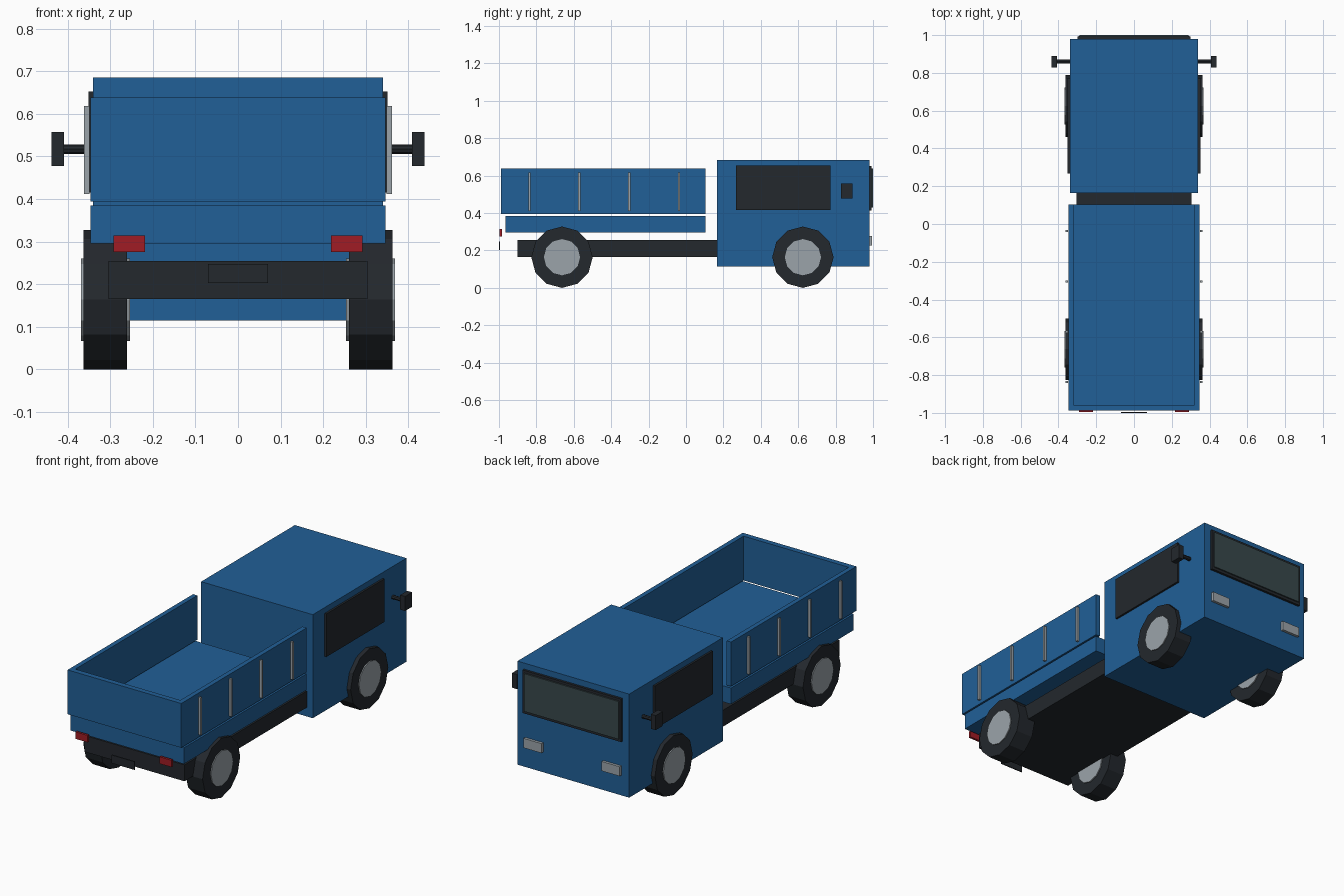
import bpy, bmesh, math
from mathutils import Matrix

if "Cube" in bpy.data.objects:
    bpy.data.objects.remove(bpy.data.objects["Cube"])


def material(name, rgb):
    m = bpy.data.materials.new(name)
    m.diffuse_color = (*rgb, 1)
    m.use_nodes = True
    m.node_tree.nodes["Principled BSDF"].inputs["Base Color"].default_value = m.diffuse_color
    return m


BLUE = material("blue_paint", (0.015, 0.115, 0.31))
DARK = material("dark_trim", (0.017, 0.021, 0.026))
GLASS = material("dark_glass", (0.04, 0.065, 0.07))
RED = material("red_lens", (0.35, 0.012, 0.018))
METAL = material("light_metal", (0.33, 0.37, 0.40))


def finish(bm, name, mat):
    me = bpy.data.meshes.new(name)
    bm.to_mesh(me)
    bm.free()
    ob = bpy.data.objects.new(name, me)
    bpy.context.collection.objects.link(ob)
    me.materials.append(mat)
    return ob


def box(name, mat, x, y, z):
    """Box given by its low and high limit on each axis."""
    bm = bmesh.new()
    lims = (x, y, z)
    size = Matrix.Diagonal([abs(b - a) for a, b in lims] + [1])
    place = Matrix.Translation([(a + b) / 2 for a, b in lims])
    bmesh.ops.create_cube(bm, size=1, matrix=place @ size)
    return finish(bm, name, mat)


def disc(name, mat, r, x, y, z, sides=12):
    """Cylinder lying along x."""
    bm = bmesh.new()
    place = Matrix.Translation(((x[0] + x[1]) / 2, y, z)) @ Matrix.Rotation(math.pi / 2, 4, 'Y')
    bmesh.ops.create_cone(bm, cap_ends=True, segments=sides, radius1=r, radius2=r,
                          depth=abs(x[1] - x[0]), matrix=place)
    return finish(bm, name, mat)


# Main body
box("cab", BLUE, (-0.34, 0.34), (0.165, 0.98), (0.115, 0.685))
box("chassis", DARK, (-0.304, 0.304), (-0.9, 0.2), (0.165, 0.255))
box("bed_floor", BLUE, (-0.346, 0.346), (-0.965, 0.103), (0.296, 0.385))
box("tailgate", BLUE, (-0.346, 0.346), (-0.988, -0.958), (0.394, 0.638))

# Windscreen and number plate
box("windscreen_frame", DARK, (-0.3, 0.3), (0.975, 0.993), (0.415, 0.652))
box("windscreen", GLASS, (-0.288, 0.288), (0.985, 1.0), (0.43, 0.638))
box("rear_plate", DARK, (-0.07, 0.07), (-1.0, -0.994), (0.203, 0.248))

# Parts on both sides
for s, side in ((-1, "left"), (1, "right")):
    def sx(a, b):
        return (s * a, s * b)

    box(f"bed_side_{side}", BLUE, sx(0.32, 0.346), (-0.97, 0.103), (0.394, 0.638))
    for i in range(4):
        y = -0.837 + i * 0.2665
        box(f"bed_rib_{side}_{i + 1}", METAL, sx(0.349, 0.362), (y - 0.006, y + 0.006), (0.412, 0.618))

    box(f"side_window_{side}", DARK, sx(0.33, 0.351), (0.268, 0.772), (0.416, 0.653))
    box(f"headlight_{side}", METAL, sx(0.183, 0.293), (0.97, 0.995), (0.226, 0.278))
    box(f"tail_light_{side}", RED, sx(0.218, 0.292), (-0.996, -0.983), (0.276, 0.314))

    disc(f"mirror_arm_{side}", DARK, 0.011, sx(0.33, 0.415), 0.86, 0.517, 8)
    box(f"mirror_{side}", DARK, sx(0.408, 0.438), (0.828, 0.889), (0.478, 0.558))

    for end, y in (("rear", -0.663), ("front", 0.625)):
        disc(f"{end}_tyre_{side}", DARK, 0.164, sx(0.26, 0.363), y, 0.164)
        disc(f"{end}_hub_{side}", METAL, 0.097, sx(0.254, 0.368), y, 0.164)
